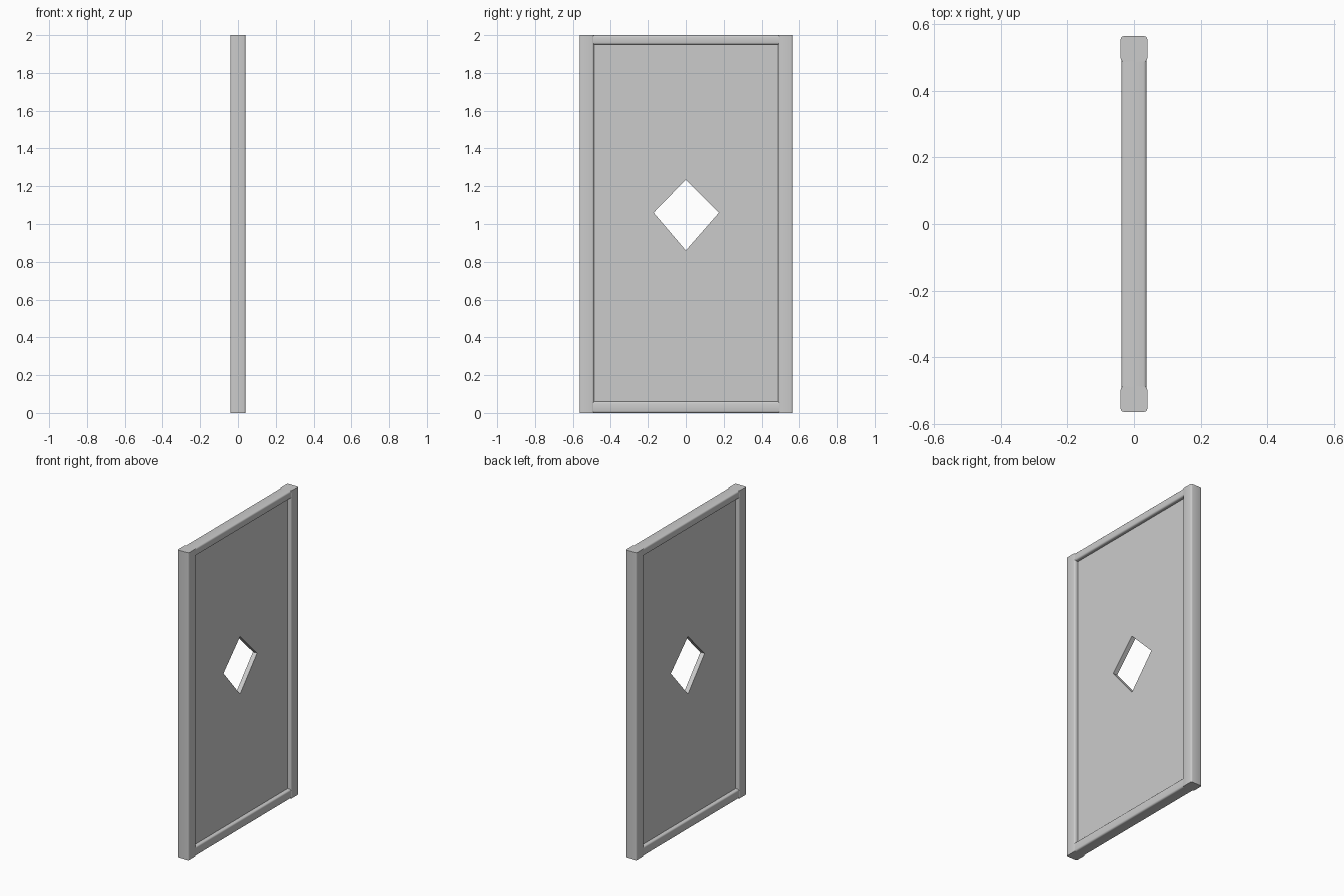
import bpy
import bmesh

cube = bpy.data.objects.get("Cube")
if cube:
    bpy.data.objects.remove(cube, do_unlink=True)

grey = bpy.data.materials.new("plain grey")
grey.use_nodes = True
colour = (0.6, 0.6, 0.6, 1)
grey.diffuse_color = colour
grey.node_tree.nodes["Principled BSDF"].inputs["Base Color"].default_value = colour

HALF_W, HEIGHT, HALF_T = 0.565, 2.0, 0.04
STILE, TOP_RAIL, BOTTOM_RAIL = 0.077, 0.05, 0.06
PANEL_T = 0.03


def add_object(name, bm):
    bmesh.ops.recalc_face_normals(bm, faces=bm.faces)
    mesh = bpy.data.meshes.new(name)
    bm.to_mesh(mesh)
    bm.free()
    mesh.materials.append(grey)
    obj = bpy.data.objects.new(name, mesh)
    bpy.context.collection.objects.link(obj)
    return obj


def bar(name, half_t, y0, y1, z0, z1, round_edge):
    """Frame bar with softly rounded edges along its length."""
    bm = bmesh.new()
    bmesh.ops.create_cube(bm, size=1)
    for v in bm.verts:
        v.co.x *= 2 * half_t
        v.co.y = y1 if v.co.y > 0 else y0
        v.co.z = z1 if v.co.z > 0 else z0
    axis = 2 if z1 - z0 > y1 - y0 else 1
    long_edges = [e for e in bm.edges
                  if abs(e.verts[0].co[axis] - e.verts[1].co[axis]) > 0.5]
    bmesh.ops.bevel(bm, geom=long_edges, offset=round_edge, segments=3,
                    profile=0.5, affect="EDGES")
    obj = add_object(name, bm)
    bpy.ops.object.select_all(action="DESELECT")
    obj.select_set(True)
    bpy.context.view_layer.objects.active = obj
    bpy.ops.object.shade_smooth_by_angle(angle=0.7)


# Frame: full-height stiles, rails between them
inner = HALF_W - STILE
bar("front_stile", HALF_T, -HALF_W, -inner, 0, HEIGHT, 0.01)
bar("back_stile", HALF_T, inner, HALF_W, 0, HEIGHT, 0.01)
bar("top_rail", HALF_T - 0.002, -inner - 0.02, inner + 0.02,
    HEIGHT - TOP_RAIL, HEIGHT, 0.01)
bar("bottom_rail", HALF_T - 0.002, -inner - 0.02, inner + 0.02,
    0, BOTTOM_RAIL, 0.01)

# Recessed panel with a diamond opening
edge = inner + 0.02
low, high = BOTTOM_RAIL - 0.02, HEIGHT - TOP_RAIL + 0.02
bm = bmesh.new()
corners = [bm.verts.new((-PANEL_T / 2, y, z)) for y, z in
           ((-edge, low), (edge, low), (edge, high), (-edge, high))]
diamond = [bm.verts.new((-PANEL_T / 2, y, z)) for y, z in
           ((0, 0.86), (0.175, 1.06), (0, 1.235), (-0.17, 1.06))]
for i in range(4):
    j = (i + 1) % 4
    bm.faces.new((corners[i], corners[j], diamond[i]))
    bm.faces.new((corners[j], diamond[j], diamond[i]))
grown = bmesh.ops.extrude_face_region(bm, geom=bm.faces[:], use_keep_orig=True)
for item in grown["geom"]:
    if isinstance(item, bmesh.types.BMVert):
        item.co.x += PANEL_T
add_object("door_panel", bm)
